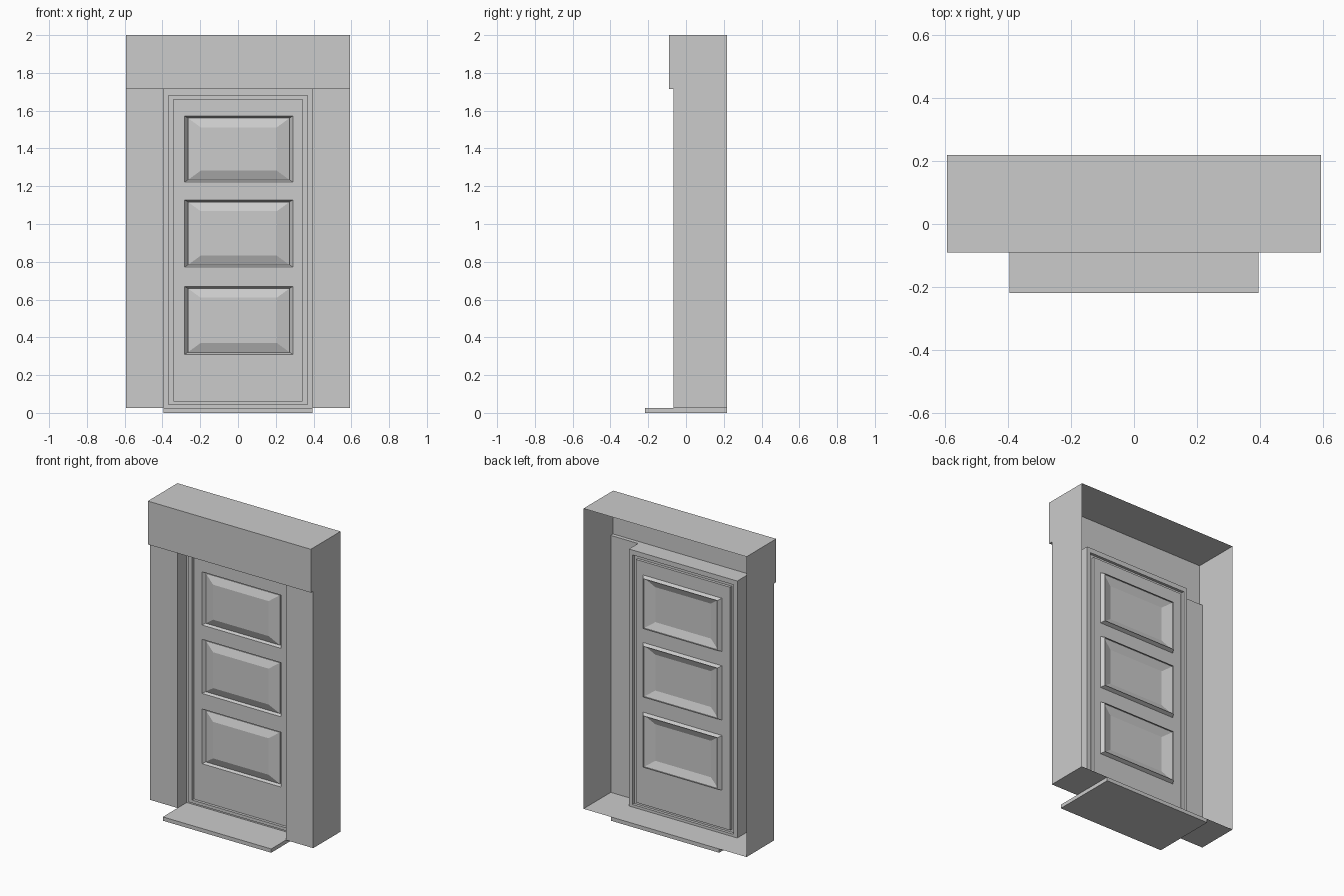
import bpy

if "Cube" in bpy.data.objects:
    bpy.data.objects.remove(bpy.data.objects["Cube"])

W, BACK, FRONT, LINTEL_Y = 0.593, 0.218, -0.065, -0.09
DW, DOOR_Y, BEAD_Y = 0.394, 0.03, 0.012
FLOOR, HEAD, TOP = 0.025, 1.715, 2.0


def make(name, quads):
    """Object from a list of quads (corner lists), welded where they meet."""
    verts, faces, index = [], [], {}
    for q in quads:
        face = []
        for c in q:
            key = tuple(round(v, 5) for v in c)
            if key not in index:
                index[key] = len(verts)
                verts.append(key)
            face.append(index[key])
        faces.append(face)
    me = bpy.data.meshes.new(name)
    me.from_pydata(verts, [], faces)
    me.update()
    ob = bpy.data.objects.new(name, me)
    bpy.context.collection.objects.link(ob)
    return ob


def rect(x0, x1, z0, z1, y):
    """Front-facing rectangle corners."""
    return [(x0, y, z0), (x1, y, z0), (x1, y, z1), (x0, y, z1)]


def rings(loops):
    """Quads joining successive rectangles, from outside to inside."""
    return [[a[i], a[(i + 1) % 4], b[(i + 1) % 4], b[i]]
            for a, b in zip(loops, loops[1:]) for i in range(4)]


# Jambs: thin shells, open at the back
for side, s in (("left", -1), ("right", 1)):
    prof = [(W, BACK), (W, FRONT), (DW, FRONT), (DW, DOOR_Y)]
    quads = [[(s * a[0], a[1], FLOOR), (s * b[0], b[1], FLOOR),
              (s * b[0], b[1], HEAD), (s * a[0], a[1], HEAD)]
             for a, b in zip(prof, prof[1:])]
    quads.append([(s * x, y, FLOOR) for x, y in
                  ((DW, FRONT), (W, FRONT), (W, BACK), (DW, BACK))])
    if s > 0:
        quads = [q[::-1] for q in quads[:3]] + [quads[3][::-1]]
    make(side + "_jamb", quads)

# Lintel: overhanging shell with closed ends, open at the back
prof = [(BACK, TOP), (LINTEL_Y, TOP), (LINTEL_Y, HEAD), (FRONT, HEAD)]
quads = [[(-W, *a), (-W, *b), (W, *b), (W, *a)] for a, b in zip(prof, prof[1:])]
for s in (-1, 1):
    end = [(s * W, LINTEL_Y, HEAD), (s * W, BACK, HEAD),
           (s * W, BACK, TOP), (s * W, LINTEL_Y, TOP)]
    quads.append(end if s > 0 else end[::-1])
make("lintel", quads)

# Underside of the door opening
make("head_reveal", [[(-DW, FRONT, HEAD), (-DW, DOOR_Y, HEAD),
                      (DW, DOOR_Y, HEAD), (DW, FRONT, HEAD)]])

# Moulded door frame
SX, SZ0, SZ1 = 0.342, 0.062, 1.66
make("door_frame", rings([
    rect(-DW, DW, FLOOR, HEAD, DOOR_Y),
    rect(-0.368, 0.368, 0.042, 1.683, DOOR_Y),
    rect(-0.368, 0.368, 0.042, 1.683, BEAD_Y),
    rect(-SX, SX, SZ0, SZ1, BEAD_Y),
    rect(-SX, SX, SZ0, SZ1, DOOR_Y)]))

# Door slab with three raised and fielded panels
panels = [(0.31, 0.67), (0.772, 1.128), (1.222, 1.572)]
PX0, PX1 = -0.283, 0.291
xs = [-SX, PX0, PX1, SX]
zs = [SZ0] + [z for p in panels for z in p] + [SZ1]
quads = []
for i in range(3):
    for j in range(len(zs) - 1):
        if i != 1 or j % 2 == 0:
            quads.append(rect(xs[i], xs[i + 1], zs[j], zs[j + 1], DOOR_Y))
for z0, z1 in panels:
    loops = [rect(PX0 + dx, PX1 - dx, z0 + dz, z1 - dz, DOOR_Y + dy)
             for dx, dz, dy in ((0, 0, 0), (0.018, 0.011, 0.024),
                                (0.018, 0.011, 0.014), (0.085, 0.06, -0.006))]
    quads += rings(loops) + [loops[-1]]
make("door", quads)

# Threshold plate
bpy.ops.mesh.primitive_cube_add(size=1, location=(0, 0, FLOOR / 2))
step = bpy.context.object
step.name = "threshold"
step.scale = (2 * DW, 2 * BACK, FLOOR)
